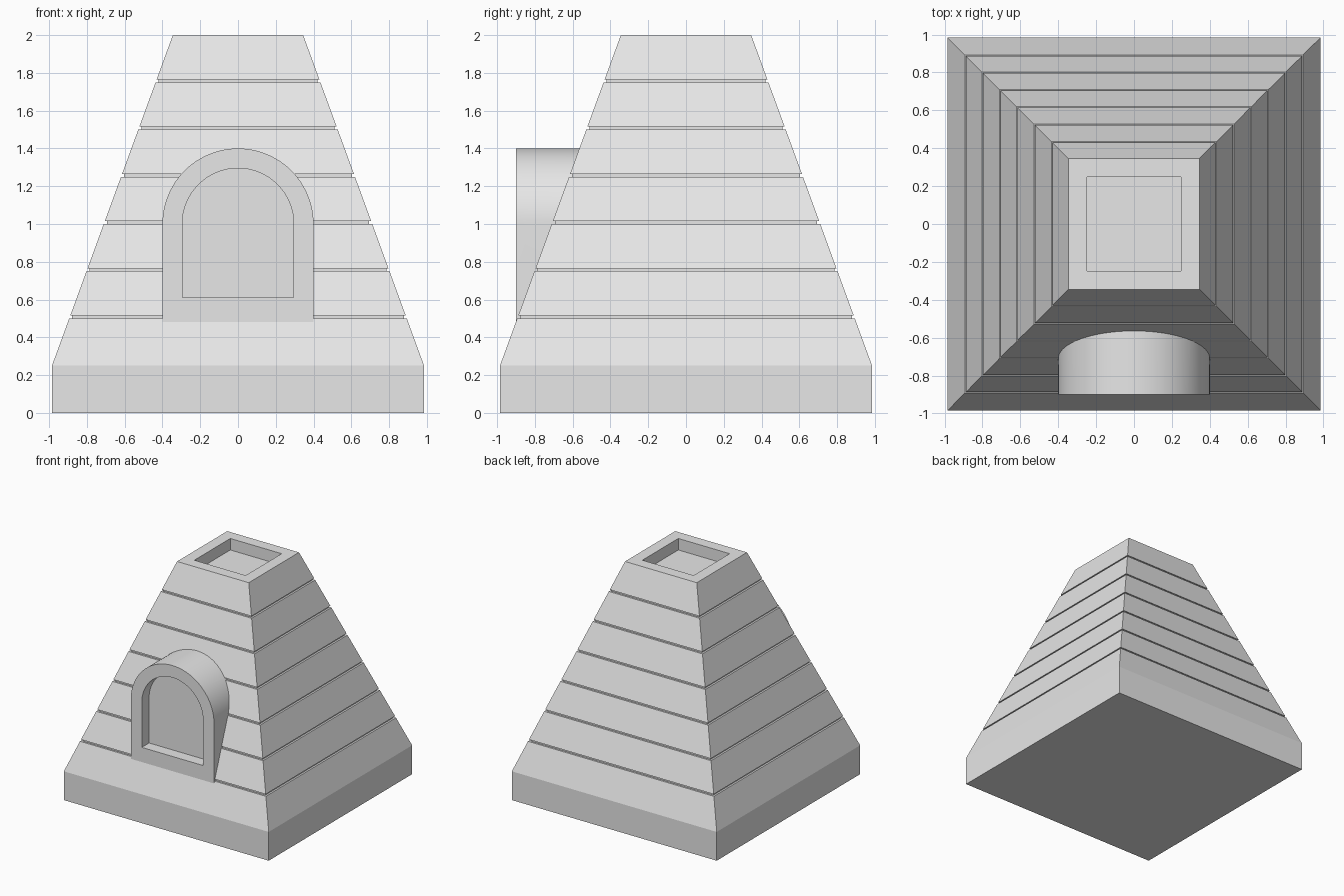
import bpy, bmesh, math

if "Cube" in bpy.data.objects:
    bpy.data.objects.remove(bpy.data.objects["Cube"])

stone = bpy.data.materials.new("light_grey_stone")
stone.diffuse_color = (0.8, 0.8, 0.8, 1)
stone.use_nodes = True
stone.node_tree.nodes["Principled BSDF"].inputs["Base Color"].default_value = stone.diffuse_color


def make_object(name, bm):
    bmesh.ops.recalc_face_normals(bm, faces=bm.faces[:])
    mesh = bpy.data.meshes.new(name)
    bm.to_mesh(mesh)
    bm.free()
    mesh.materials.append(stone)
    obj = bpy.data.objects.new(name, mesh)
    bpy.context.collection.objects.link(obj)
    return obj


def square_loft(name, profile):
    """Stack square rings given as (half width, height) and cap both ends."""
    bm = bmesh.new()
    rings = [[bm.verts.new((sx * w, sy * w, z))
              for sx, sy in ((-1, -1), (1, -1), (1, 1), (-1, 1))]
             for w, z in profile]
    for a, b in zip(rings, rings[1:]):
        for i in range(4):
            j = (i + 1) % 4
            bm.faces.new((a[i], a[j], b[j], b[i]))
    bm.faces.new(rings[0])
    bm.faces.new(rings[-1])
    return make_object(name, bm)


def arch(name, radius, bottom, spring, y0, y1, steps=48):
    """Round-topped outline extruded along y."""
    pts = [(-radius, bottom), (radius, bottom)]
    pts += [(radius * math.cos(math.pi * i / steps),
             spring + radius * math.sin(math.pi * i / steps))
            for i in range(steps + 1)]
    bm = bmesh.new()
    face = bm.faces.new([bm.verts.new((x, y0, z)) for x, z in pts])
    ext = bmesh.ops.extrude_face_region(bm, geom=[face], use_keep_orig=True)
    verts = [g for g in ext["geom"] if isinstance(g, bmesh.types.BMVert)]
    bmesh.ops.translate(bm, vec=(0, y1 - y0, 0), verts=verts)
    return make_object(name, bm)


def combine(target, other, operation):
    mod = target.modifiers.new(operation.lower(), 'BOOLEAN')
    mod.operation = operation
    mod.solver = 'EXACT'
    mod.object = other
    bpy.context.view_layer.objects.active = target
    bpy.ops.object.modifier_apply(modifier=mod.name)
    bpy.data.objects.remove(other)


def half_width(z):
    return 0.985 - (z - 0.25) * (0.985 - 0.345) / 1.75


# Tapered tower with a plinth and six thin grooves
profile = [(0.985, 0), (0.985, 0.25)]
for k in range(6):
    z = 0.5 + 0.25 * k
    inner = half_width(z) - 0.016
    profile += [(half_width(z), z), (inner, z),
                (inner, z + 0.015), (half_width(z + 0.015), z + 0.015)]
profile.append((0.345, 2.0))
tower = square_loft("stepped_tower", profile)

# Arched doorway and its recess
combine(tower, arch("doorway", 0.4, 0.40, 1.0, -0.9, -0.5), 'UNION')
combine(tower, arch("door_recess", 0.295, 0.61, 1.0, -1.2, -0.8), 'DIFFERENCE')

# Square recess in the top
combine(tower, square_loft("top_recess", [(0.247, 1.9), (0.247, 2.2)]), 'DIFFERENCE')

# Smooth arch, crisp corners
bpy.ops.object.select_all(action='DESELECT')
tower.select_set(True)
bpy.context.view_layer.objects.active = tower
bpy.ops.object.shade_smooth_by_angle(angle=math.radians(15))
